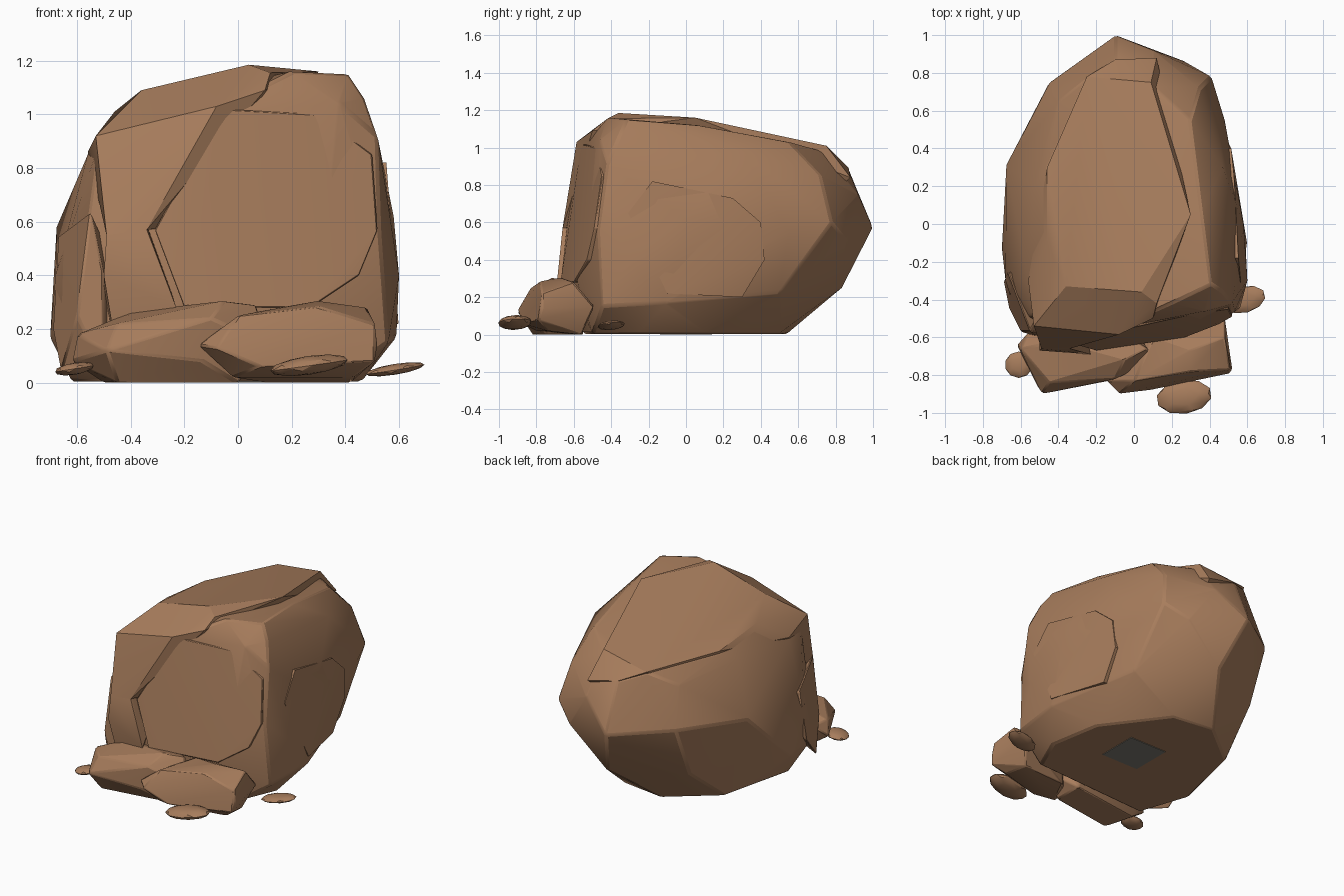
import bpy
import bmesh
from math import radians
from mathutils import Euler, Vector

default = bpy.data.objects.get("Cube")
if default:
    bpy.data.objects.remove(default, do_unlink=True)


def make_material(name, rgb):
    material = bpy.data.materials.new(name)
    material.use_nodes = True
    colour = (*rgb, 1)
    material.diffuse_color = colour
    shader = material.node_tree.nodes["Principled BSDF"]
    shader.inputs["Base Color"].default_value = colour
    shader.inputs["Roughness"].default_value = 0.9
    return material


brown = make_material("brown stone", (0.39, 0.205, 0.108))
grey = make_material("grey underside", (0.2, 0.19, 0.16))


def finish(mesh_builder, name, material, chamfer=0.0, smooth_angle=24):
    """Turn a bmesh into a finished object with softened stone edges."""
    bmesh.ops.recalc_face_normals(mesh_builder, faces=mesh_builder.faces)
    mesh = bpy.data.meshes.new(name)
    mesh_builder.to_mesh(mesh)
    mesh_builder.free()
    mesh.materials.append(material)
    stone = bpy.data.objects.new(name, mesh)
    bpy.context.collection.objects.link(stone)
    if chamfer:
        bevel = stone.modifiers.new("worn edges", "BEVEL")
        bevel.width = chamfer
        bevel.segments = 1
        bevel.limit_method = "ANGLE"
        bevel.angle_limit = radians(25)
    bpy.ops.object.select_all(action="DESELECT")
    stone.select_set(True)
    bpy.context.view_layer.objects.active = stone
    bpy.ops.object.shade_smooth_by_angle(angle=radians(smooth_angle))
    return stone


def chiselled_stone(name, corners, chamfer=0.008):
    """Wrap a stone tightly around its outermost corners."""
    builder = bmesh.new()
    for corner in corners:
        builder.verts.new(corner)
    hull = bmesh.ops.convex_hull(builder, input=builder.verts[:])
    inner = {v for v in hull["geom_interior"] + hull["geom_unused"]
             if isinstance(v, bmesh.types.BMVert) and v.is_valid}
    bmesh.ops.delete(builder, geom=list(inner), context="VERTS")
    return finish(builder, name, brown, chamfer)


def pebble(name, centre, size, tilt):
    """Flattened low-poly stone lying near the ground."""
    builder = bmesh.new()
    bmesh.ops.create_icosphere(builder, subdivisions=2, radius=0.5)
    turn = Euler([radians(a) for a in tilt])
    for vert in builder.verts:
        shaped = Vector(a * b for a, b in zip(vert.co, size))
        shaped.rotate(turn)
        vert.co = shaped + Vector(centre)
    return finish(builder, name, brown)


# Main boulder, listed from the ground upward
base = 0.004
foot = [(-.5, -.55, base), (.35, -.5, base), (.46, -.25, base), (.4, .1, base),
        (.1, .5, base), (-.2, .54, base), (-.5, .3, base), (-.62, -.2, base)]
lower = [(.56, -.45, .15), (.59, -.1, .17), (-.62, -.5, .15), (-.7, -.12, .17),
         (-.2, -.64, .3), (.3, -.58, .28), (0, .84, .25), (-.45, .6, .25),
         (.42, .5, .22)]
middle = [(.6, -.3, .4), (.58, 0, .62), (.53, -.47, .57), (-.34, -.61, .57),
          (-.1, 1, .57), (-.68, .31, .57), (.48, .55, .55), (.41, .78, .6),
          (.27, .86, .5), (-.45, .75, .6), (-.68, -.3, .4)]
upper = [(.52, -.42, .92), (.47, .3, .98), (-.52, -.48, .88), (-.08, -.55, 1.02),
         (.35, .72, .85), (.1, .92, .75), (-.1, .87, .89), (-.4, .65, .86),
         (-.53, .2, .9), (-.56, -.3, .85)]
crown = [(.41, -.32, 1.15), (.47, -.36, 1.06), (.38, -.46, 1.04),
         (.2, -.42, 1.16), (.36, .07, 1.12), (.3, .55, 1.03), (.1, .73, .98),
         (-.46, .3, .96), (-.25, .77, .95), (-.46, -.1, 1)]
chiselled_stone("boulder_core", foot + lower + middle + upper + crown, .012)

# Overlapping shell that forms the stepped crack over the top and front
shell_top = [(.04, -.36, 1.185), (.12, -.42, 1.155), (.1, -.5, 1.09),
             (.3, .05, 1.16), (.09, .75, 1.01), (.12, .88, .84),
             (-.1, .87, .89), (-.25, .78, .955), (-.46, .3, .97),
             (-.46, -.1, 1.01), (-.36, -.33, 1.09)]
shell_front = [(-.53, -.54, .92), (-.08, -.585, 1.03), (-.34, -.66, .57),
               (-.49, -.66, .55), (-.56, -.3, .86)]
shell_inside = [(.2, .05, .95), (0, .6, .6), (-.1, -.3, .6), (-.45, .3, .7)]
chiselled_stone("boulder_shell", shell_top + shell_front + shell_inside, 0)

# Lower wedge continuing the shell down to the fallen stones
chiselled_stone("lower_shell", [
    (-.36, -.63, .64), (-.47, -.625, .64),
    (-.34, -.66, .57), (-.49, -.66, .55), (-.5, -.67, .4), (-.23, -.69, .28),
    (-.45, -.62, .1), (-.3, -.64, .1), (-.3, -.4, .5), (-.5, -.4, .3)], 0)

# Front slab set inside the crack, fading into the boulder at the top
front_slab = [(-.31, -.638, .57), (-.2, -.67, .28), (.27, -.6, .28),
              (.45, -.53, .4), (.52, -.49, .57), (.5, -.45, .85),
              (.3, -.48, 1), (-.06, -.56, 1.02)]
chiselled_stone("front_slab", front_slab
                + [(x * .95, y + .2, z) for x, y, z in front_slab], .004)

# Shard leaning on the model's right front corner
chiselled_stone("corner_shard", [
    (-.66, -.45, .04), (-.5, -.6, .04), (-.69, -.3, .2), (-.6, -.57, .25),
    (-.55, -.57, .64), (-.67, -.25, .55), (-.5, -.58, .4), (-.4, -.3, .3)])

# Thin flake almost flush with the model's left face
flake = [(.566, -.31, .65), (.553, -.18, .82), (.53, .25, .73),
         (.515, .4, .6), (.505, .42, .4), (.5, .3, .2), (.598, -.1, .22)]
chiselled_stone("side_flake", flake + [(x - .15, y, z) for x, y, z in flake], 0)

# Two fallen stones in front
chiselled_stone("fallen_stone_right", [
    (-.45, -.82, 0), (-.5, -.62, 0), (0, -.55, 0), (0, -.75, 0),
    (-.62, -.64, .08), (-.49, -.9, .12), (-.13, -.83, .08), (.12, -.72, .14),
    (-.6, -.66, .18), (-.55, -.56, .16), (-.45, -.84, .22), (-.1, -.82, .24),
    (-.4, -.62, .265), (-.05, -.72, .305), (.07, -.66, .29), (-.1, -.55, .26)])
chiselled_stone("fallen_stone_left", [
    (-.02, -.8, .02), (.1, -.58, 0), (.42, -.56, 0), (.43, -.74, .02),
    (-.15, -.83, .14), (-.08, -.9, .13), (.08, -.88, .06), (.51, -.79, .08),
    (.52, -.77, .14), (.48, -.49, .15), (0, -.83, .25), (.3, -.78, .285),
    (.51, -.77, .22), (.3, -.67, .305), (.48, -.6, .28), (.1, -.6, .27)])

# Loose pebbles
pebble("front_pebble", (.265, -.915, .065), (.3, .18, .07), (0, -8, 8))
pebble("left_pebble", (.585, -.4, .05), (.23, .14, .04), (0, -9, 15))
pebble("right_pebble", (-.61, -.745, .052), (.15, .14, .045), (0, -9, 0))

# Grey patch under the boulder
patch = bmesh.new()
bmesh.ops.create_cube(patch, size=1)
bmesh.ops.scale(patch, vec=(.28, .28, base), verts=patch.verts)
bmesh.ops.translate(patch, vec=(0, 0, base / 2), verts=patch.verts)
finish(patch, "underside_patch", grey)
